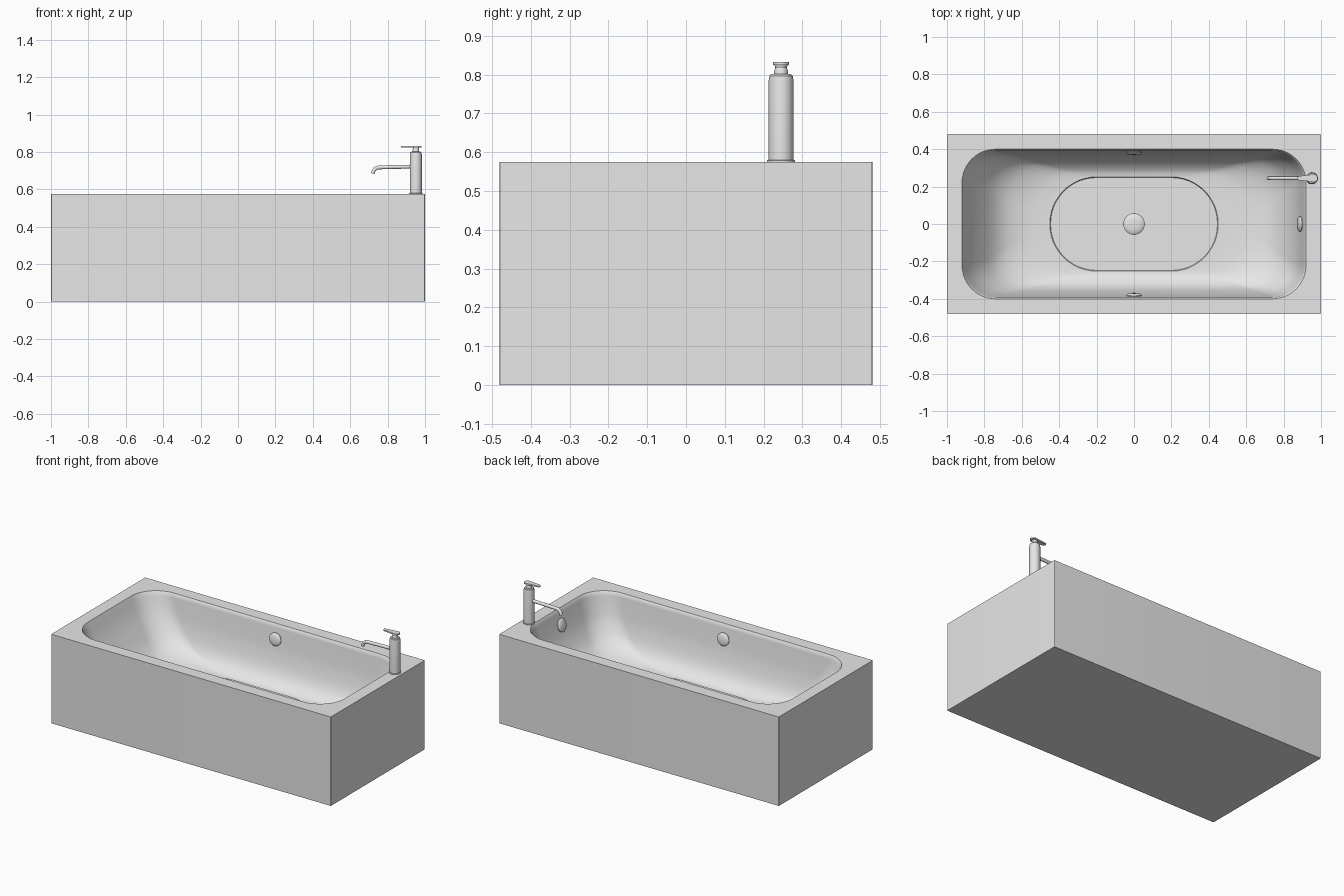
import bpy, bmesh, math
from mathutils import Matrix, Vector

if "Cube" in bpy.data.objects:
    bpy.data.objects.remove(bpy.data.objects["Cube"])

white = bpy.data.materials.new("glossy_white")
white.diffuse_color = (0.8, 0.8, 0.8, 1)
white.use_nodes = True
white.node_tree.nodes["Principled BSDF"].inputs["Base Color"].default_value = white.diffuse_color


def finish(obj, angle=30):
    """Assign the material and smooth the shading, keeping hard edges."""
    obj.data.materials.clear()
    obj.data.materials.append(white)
    bpy.ops.object.select_all(action='DESELECT')
    obj.select_set(True)
    bpy.context.view_layer.objects.active = obj
    if obj.type == 'CURVE':
        bpy.ops.object.convert(target='MESH')
    bpy.ops.object.shade_smooth_by_angle(angle=math.radians(angle))


def make(name, bm):
    bmesh.ops.recalc_face_normals(bm, faces=bm.faces)
    me = bpy.data.meshes.new(name)
    bm.to_mesh(me)
    bm.free()
    obj = bpy.data.objects.new(name, me)
    bpy.context.collection.objects.link(obj)
    finish(obj)
    return obj


def loft(rings):
    """Skin a stack of equal-length point rings and cap both ends."""
    bm = bmesh.new()
    loops = [[bm.verts.new(p) for p in ring] for ring in rings]
    n = len(loops[0])
    for a, b in zip(loops, loops[1:]):
        for i in range(n):
            j = (i + 1) % n
            bm.faces.new((a[i], a[j], b[j], b[i]))
    bm.faces.new(loops[0])
    bm.faces.new(loops[-1])
    return bm


def rounded_rect(z, x0, x1, y, r, seg=12):
    """Rounded rectangle ring, symmetric in y."""
    pts = []
    corners = ((x1 - r, y - r), (x0 + r, y - r), (x0 + r, r - y), (x1 - r, r - y))
    for k, (cx, cy) in enumerate(corners):
        for i in range(seg + 1):
            a = math.pi / 2 * (k + i / seg)
            pts.append((cx + r * math.cos(a), cy + r * math.sin(a), z))
    return pts


def lathe(name, profile, matrix, seg=40):
    """Turned part from (radius, height) pairs."""
    rings = [[(r * math.cos(2 * math.pi * i / seg), r * math.sin(2 * math.pi * i / seg), h)
              for i in range(seg)] for r, h in profile]
    bm = loft(rings)
    bm.transform(matrix)
    return make(name, bm)


def catmull(rows, steps=4):
    """Smoothly resample the list of basin sections."""
    rows = [Vector(r) for r in rows]
    out = []
    for i in range(len(rows) - 1):
        p0, p1, p2 = rows[max(i - 1, 0)], rows[i], rows[i + 1]
        p3 = rows[min(i + 2, len(rows) - 1)]
        for s in range(steps):
            t = s / steps
            out.append(0.5 * (2 * p1 + (p2 - p0) * t + (2 * p0 - 5 * p1 + 4 * p2 - p3) * t**2
                              + (3 * p1 - p0 - 3 * p2 + p3) * t**3))
    return out + [rows[-1]]


# Tub: outer box, flat rim, sloping basin, recessed oval floor
# Sections: z, left x, right x, half width, corner radius
basin = [
    (0.565, -0.915, 0.913, 0.393, 0.175),
    (0.48, -0.875, 0.890, 0.383, 0.170),
    (0.40, -0.825, 0.862, 0.372, 0.170),
    (0.32, -0.765, 0.815, 0.353, 0.180),
    (0.27, -0.710, 0.760, 0.332, 0.200),
    (0.24, -0.650, 0.705, 0.308, 0.220),
    (0.22, -0.575, 0.630, 0.283, 0.240),
    (0.212, -0.50, 0.53, 0.262, 0.255),
    (0.210, -0.45, 0.45, 0.252, 0.250),
]
sections = [
    (0.0, -1, 1, 0.48, 0.004),
    (0.575, -1, 1, 0.48, 0.004),
    (0.575, -0.92, 0.92, 0.40, 0.18),
    *catmull(basin),
    (0.204, -0.446, 0.446, 0.248, 0.246),
]
make("bathtub", loft([rounded_rect(*s) for s in sections]))

# Drain cover in the middle of the floor
lathe("drain_cover", [(0.056, 0), (0.056, 0.008), (0.050, 0.013), (0.030, 0.017), (0.004, 0.018)],
      Matrix.Translation((0, 0, 0.202)))

# Domed overflow covers on both long walls and the tap end
cap = [(0.041, -0.02), (0.041, 0.004), (0.036, 0.009), (0.022, 0.013), (0.003, 0.014)]
for name, pos, normal in (
        ("overflow_cover_back", (0, 0.383, 0.48), (0, -1, 0.12)),
        ("overflow_cover_front", (0, -0.383, 0.48), (0, 1, 0.12)),
        ("overflow_cover_end", (0.890, 0, 0.48), (-1, 0, 0.3))):
    turn = Vector(normal).to_track_quat('Z', 'Y').to_matrix().to_4x4()
    lathe(name, cap, Matrix.Translation(pos) @ turn)

# Tap column with collar and neck
TX, TY = 0.951, 0.245
lathe("tap_column", [(0.036, 0.57), (0.036, 0.579), (0.032, 0.580), (0.032, 0.785),
                     (0.030, 0.797), (0.026, 0.801), (0.018, 0.802), (0.018, 0.808),
                     (0.015, 0.818), (0.018, 0.827)],
      Matrix.Translation((TX, TY, 0)))

# Tap lever: thin tapered paddle
outline = []
for i in range(24):
    a = 2 * math.pi * i / 24
    big = math.cos(a) > 0
    r = 0.021 if big else 0.011
    cx = TX + 0.010 if big else 0.882
    outline.append((cx + r * math.cos(a), TY + r * math.sin(a)))
make("tap_lever", loft([[(x, y, z) for x, y in outline] for z in (0.825, 0.833)]))

# Tap spout: straight pipe bending down at the tip
cu = bpy.data.curves.new("tap_spout", 'CURVE')
cu.dimensions = '3D'
cu.bevel_depth = 0.0105
cu.bevel_resolution = 5
cu.use_fill_caps = True
path = [(0.94, 0.722), (0.84, 0.720), (0.77, 0.718)]
for i in range(1, 9):
    a = math.radians(70 * i / 8)
    path.append((0.755 - 0.033 * math.sin(a), 0.717 - 0.033 * (1 - math.cos(a))))
path.append((0.720, 0.685))
sp = cu.splines.new('POLY')
sp.points.add(len(path) - 1)
for p, (x, z) in zip(sp.points, path):
    p.co = (x, TY, z, 1)
spout = bpy.data.objects.new("tap_spout", cu)
bpy.context.collection.objects.link(spout)
finish(spout, 40)
